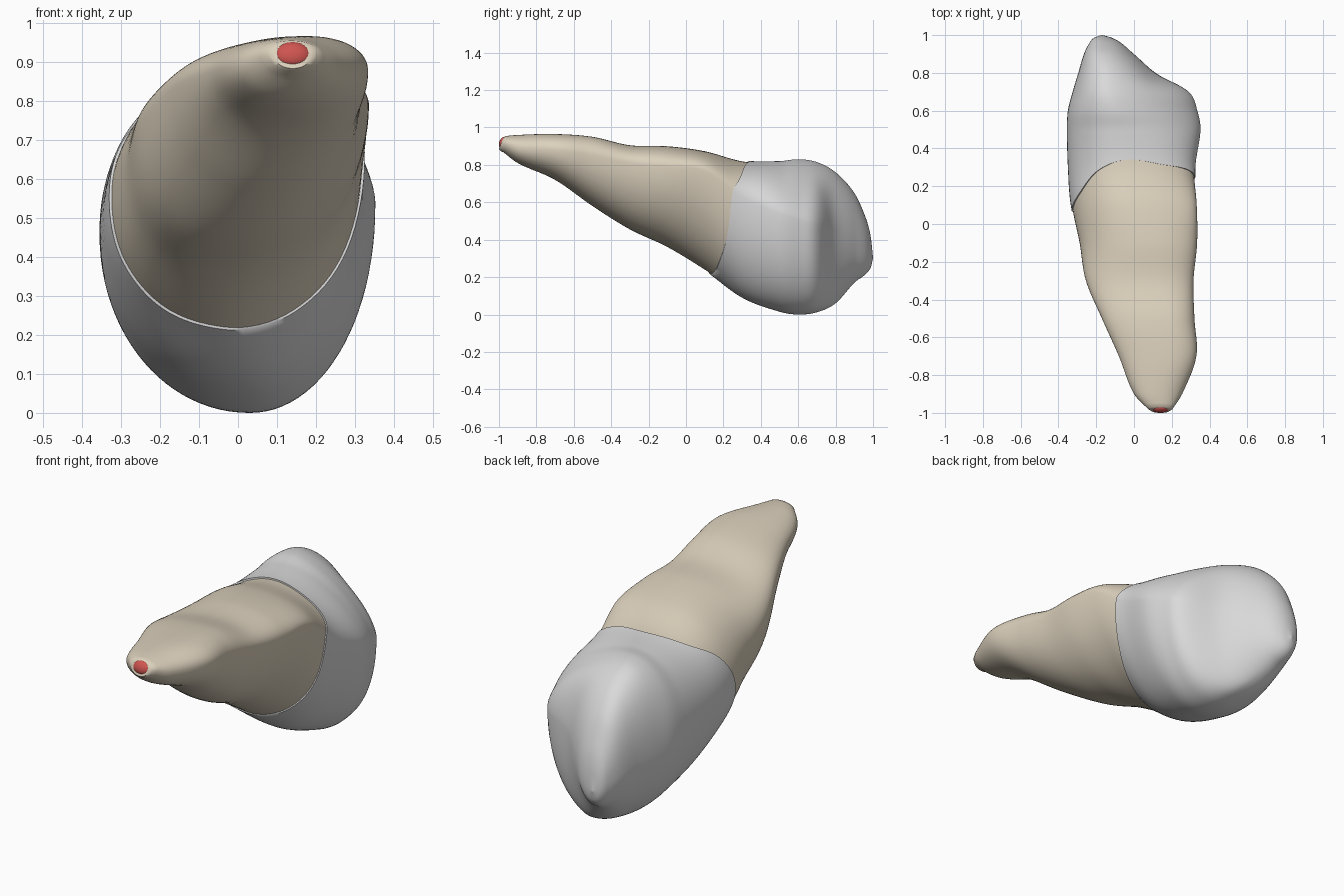
import bpy, bmesh, math
from mathutils import Vector

if "Cube" in bpy.data.objects:
    bpy.data.objects.remove(bpy.data.objects["Cube"])

# Cross-sections along y: y, left x, right x, bottom z, top z,
# then z of the left and right extremes, x of the bottom and top extremes
ROOT_ROWS = [
    (-.985, .08, .20, .875, .952, .92, .92, .14, .14),
    (-.90, .00, .255, .81, .96, .89, .89, .13, .13),
    (-.70, -.08, .33, .72, .965, .87, .88, .12, .18),
    (-.50, -.17, .32, .58, .95, .83, .85, .05, .17),
    (-.30, -.255, .315, .455, .905, .73, .81, .00, .12),
    (-.10, -.29, .335, .36, .90, .62, .79, -.03, .08),
    (.10, -.335, .335, .235, .875, .52, .77, -.04, .02),
]
CROWN_ROWS = [
    (.30, -.35, .325, .09, .825, .48, .63, .01, -.03),
    (.50, -.355, .352, .015, .82, .46, .54, .03, -.07),
    (.60, -.35, .335, .00, .83, .45, .51, .03, -.10),
    (.70, -.325, .29, .012, .815, .43, .48, .02, -.13),
    (.80, -.295, .125, .06, .76, .42, .46, -.03, -.14),
    (.90, -.265, .00, .17, .65, .38, .40, -.13, -.16),
    (.96, -.235, -.07, .215, .52, .35, .36, -.16, -.16),
    (.987, -.21, -.12, .25, .42, .33, .33, -.165, -.165),
    (1.0, -.172, -.168, .30, .304, .302, .302, -.17, -.17),
]
ROWS = ROOT_ROWS + CROWN_ROWS
# y of the crown edge, every 30 degrees round the tooth from +x over the top
NECK = [.25, .29, .315, .34, .28, .15, .07, .08, .11, .13, .17, .22]
SEGMENTS = 96


def slope(i, k):
    a, b = ROWS[max(i - 1, 0)], ROWS[min(i + 1, len(ROWS) - 1)]
    return (b[k] - a[k]) / (b[0] - a[0])


def section(y):
    """Smoothly interpolated section values at y."""
    i = 0
    while i < len(ROWS) - 2 and y > ROWS[i + 1][0]:
        i += 1
    a, b = ROWS[i], ROWS[i + 1]
    h = b[0] - a[0]
    t = min(max((y - a[0]) / h, 0), 1)
    t2, t3 = t * t, t * t * t
    return [(2*t3 - 3*t2 + 1) * a[k] + (t3 - 2*t2 + t) * h * slope(i, k)
            + (3*t2 - 2*t3) * b[k] + (t3 - t2) * h * slope(i + 1, k) for k in range(1, 9)]


def bump(y, centre, width):
    return math.exp(-((y - centre) / width) ** 2)


def fullness(y, right, upper):
    """Exponent of each quarter: below 1 is boxier, above 1 is flatter."""
    if right and upper:
        return .93 + .37 * bump(y, .65, .22)
    if right:
        return .96 + .12 * bump(y, .05, .22)
    if upper:
        return .93
    return .98 - .13 * bump(y, -.2, .2)


def surface(y, ang, scale=1.0):
    """Point on the tooth: four quarter ellipses joined at the extremes."""
    xl, xr, zb, zt, zl, zr, xb, xt = section(y)
    c, s = math.cos(ang), math.sin(ang)
    p = fullness(y, c >= 0, s >= 0)
    x0 = xt if s >= 0 else xb
    z0 = zr if c >= 0 else zl
    x = x0 + abs(c) ** p * ((xr if c >= 0 else xl) - x0)
    z = z0 + abs(s) ** p * ((zt if s >= 0 else zb) - z0)
    mx, mz = (xl + xr) / 2, (zb + zt) / 2
    return Vector((mx + (x - mx) * scale, y, mz + (z - mz) * scale))


def neck(ang):
    """Wavy line where the crown meets the root."""
    f = ang / (2 * math.pi) * 12
    i, t = int(f), f - int(f)
    a, b, c, d = (NECK[(i + k) % 12] for k in (-1, 0, 1, 2))
    return b + .5 * t * (c - a + t * (2*a - 5*b + 4*c - d + t * (3 * (b - c) + d - a)))


def groove(p):
    """Shallow hollow beside the main cusp."""
    d = p - Vector((.12, .80, .58))
    return p + Vector((-.6, -.7, -.2)) * .012 * math.exp(-(d.x**2 + d.y**2) / .011 - d.z**2 / .05)


def material(name, rgb):
    m = bpy.data.materials.new(name)
    m.diffuse_color = (*rgb, 1)
    m.use_nodes = True
    m.node_tree.nodes["Principled BSDF"].inputs["Base Color"].default_value = m.diffuse_color
    return m


def smooth(ob):
    bpy.ops.object.select_all(action='DESELECT')
    ob.select_set(True)
    bpy.context.view_layer.objects.active = ob
    bpy.ops.object.shade_smooth_by_angle(angle=math.radians(50))


def loft(name, rings, mat):
    bm = bmesh.new()
    vr = [[bm.verts.new(p) for p in r] for r in rings]
    for a, b in zip(vr, vr[1:]):
        for j in range(SEGMENTS):
            k = (j + 1) % SEGMENTS
            bm.faces.new((a[j], a[k], b[k], b[j]))
    bm.faces.new(vr[0])
    bm.faces.new(vr[-1])
    bmesh.ops.recalc_face_normals(bm, faces=bm.faces)
    me = bpy.data.meshes.new(name)
    bm.to_mesh(me)
    bm.free()
    ob = bpy.data.objects.new(name, me)
    bpy.context.collection.objects.link(ob)
    me.materials.append(mat)
    smooth(ob)


angles = [2 * math.pi * j / SEGMENTS for j in range(SEGMENTS)]
enamel = material("enamel_grey", (.70, .70, .70))
dentine = material("root_beige", (.72, .64, .51))
pulp_red = material("pulp_red", (.62, .09, .08))

# Root, from the rounded tip to the neck line; the tip leans slightly upward
N = 60
rings = [[surface(-.985, a, .8) + Vector((0, -.003 + .012 * math.sin(a), 0)) for a in angles]]
for i in range(N + 1):
    t = i / N
    ring = []
    for a in angles:
        start = -.98 + .012 * math.sin(a)
        ring.append(surface(start + (neck(a) - start) * t, a, 1 - .02 * t**6))
    rings.append(ring)
loft("root", rings, dentine)

# Crown, starting with a thin lip over the root
rings = [[surface(neck(a), a, .96) for a in angles]]
for i in range(N + 1):
    t = math.sin(i / N * math.pi / 2)
    rings.append([groove(surface(neck(a) + (1 - neck(a)) * t, a)) for a in angles])
loft("crown", rings, enamel)

# Pulp showing at the root tip
bpy.ops.mesh.primitive_uv_sphere_add(segments=32, ring_count=16, location=(.14, -.975, .917),
                                     rotation=(math.radians(-18), 0, 0))
pulp = bpy.context.object
pulp.name = "pulp"
pulp.scale = (.047, .024, .034)
pulp.data.materials.append(pulp_red)
smooth(pulp)
